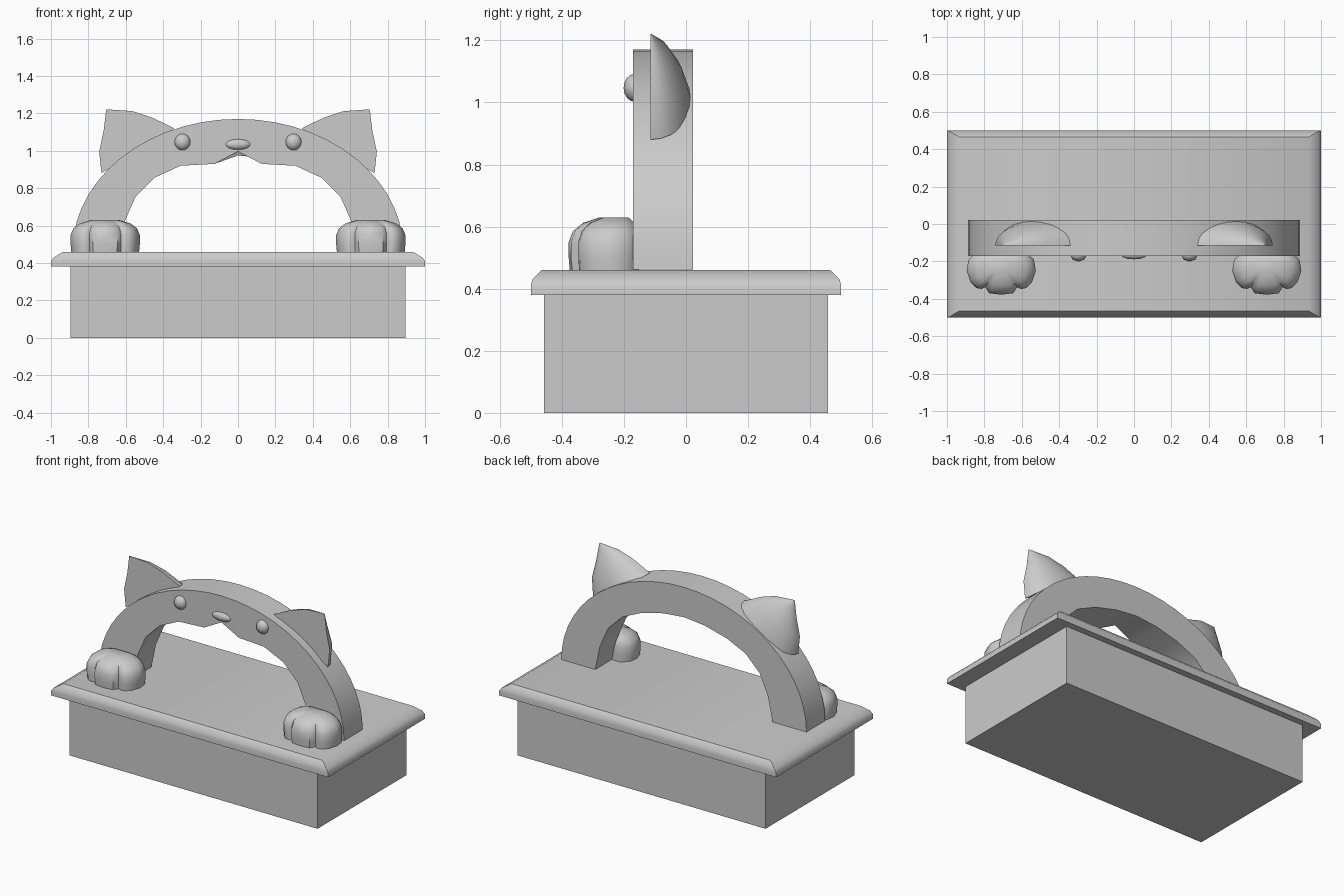
import bpy, bmesh, math
from mathutils import Vector

cube = bpy.data.objects.get("Cube")
if cube:
    bpy.data.objects.remove(cube, do_unlink=True)

GREY = (0.6, 0.6, 0.6, 1)
mat = bpy.data.materials.new("plain grey")
mat.use_nodes = True
mat.diffuse_color = GREY
mat.node_tree.nodes["Principled BSDF"].inputs["Base Color"].default_value = GREY


def finish(name, bm, angle=35):
    """Turn a bmesh into a shaded object."""
    bmesh.ops.remove_doubles(bm, verts=bm.verts, dist=0.0005)
    bmesh.ops.recalc_face_normals(bm, faces=bm.faces)
    mesh = bpy.data.meshes.new(name)
    bm.to_mesh(mesh)
    bm.free()
    obj = bpy.data.objects.new(name, mesh)
    bpy.context.collection.objects.link(obj)
    mesh.materials.append(mat)
    bpy.ops.object.select_all(action='DESELECT')
    obj.select_set(True)
    bpy.context.view_layer.objects.active = obj
    bpy.ops.object.shade_smooth_by_angle(angle=math.radians(angle))
    return obj


def loft(name, rings, angle=35, cap_end=True):
    """Skin closed rings of equal length and cap the ends."""
    bm = bmesh.new()
    loops = [[bm.verts.new(p) for p in ring] for ring in rings]
    n = len(loops[0])
    for a, b in zip(loops, loops[1:]):
        for i in range(n):
            j = (i + 1) % n
            bm.faces.new((a[i], a[j], b[j], b[i]))
    bm.faces.new(loops[0])
    if cap_end:
        bm.faces.new(loops[-1])
    return finish(name, bm, angle)


def rect(x, y, z):
    return [(-x, -y, z), (x, -y, z), (x, y, z), (-x, y, z)]


def mirrored(half):
    """Complete a half outline that ends on the centre line."""
    return half + [(-x, z) for x, z in reversed(half[:-1])]


# Base block and chamfered lid
loft("base_block", [rect(0.895, 0.458, 0), rect(0.895, 0.458, 0.38)])
loft("lid", [rect(1, 0.5, 0.38), rect(1, 0.5, 0.41), rect(0.985, 0.495, 0.43),
             rect(0.935, 0.465, 0.46)], 40)

# Arched handle, with the mouth notch on the front edge only
outer = [(0.885 * math.cos(t), 0.462 + 0.708 * math.sin(t))
         for t in (math.pi * i / 28 for i in range(29))]
side = [(0.64, 0.462), (0.607, 0.62), (0.548, 0.754), (0.446, 0.856), (0.307, 0.92)]
front_inner = mirrored(side + [(0.126, 0.93), (0, 0.997)])
back_inner = mirrored(side + [(0.15, 0.96), (0, 0.975)])
loft("handle", [[(x, y, z) for x, z in outer + inner[::-1]]
                for y, inner in ((-0.17, front_inner), (0.022, back_inner))])

# Ear sections from base to tip: inner edge, outer edge, depth
EAR = [((0.34, 1.12), (0.73, 0.88), 0.135),
       ((0.46, 1.178), (0.742, 0.995), 0.105),
       ((0.565, 1.212), (0.718, 1.11), 0.06),
       ((0.695, 1.221), (0.705, 1.219), 0.004)]
# Paw outline, half, from back to front centre, then height and scale
PAW = [(0.13, -0.15), (0.175, -0.19), (0.185, -0.25), (0.165, -0.31), (0.135, -0.342),
       (0.105, -0.347), (0.085, -0.338), (0.065, -0.37), (0, -0.378)]
PAW_LEVELS = [(0.46, 0.98), (0.5, 1), (0.55, 1), (0.585, 0.92), (0.612, 0.73), (0.63, 0.4)]


def ball(name, centre, size, u, v):
    bm = bmesh.new()
    bmesh.ops.create_uvsphere(bm, u_segments=u, v_segments=v, radius=1)
    for vert in bm.verts:
        vert.co = Vector(centre) + Vector(c * s for c, s in zip(vert.co, size))
    return finish(name, bm, 60)


for word, s in (("left", 1), ("right", -1)):
    # Half-cone ear, flat in front and rounded behind
    rings = []
    for (ax, az), (bx, bz), depth in EAR:
        ring = []
        for i in range(13):
            t = math.pi * i / 12
            k = (1 - math.cos(t)) / 2
            ring.append((s * (ax + (bx - ax) * k), -0.115 + depth * math.sin(t),
                         az + (bz - az) * k))
        rings.append(ring)
    loft(word + "_ear", rings, 40)

    # Paw with three toes
    rings = [[(s * 0.71 + x * k, -0.21 + (y + 0.21) * k, z) for x, y in mirrored(PAW)]
             for z, k in PAW_LEVELS]
    loft(word + "_paw", rings, 50)

    # Eye
    ball(word + "_eye", (s * 0.297, -0.165, 1.047), (0.045, 0.036, 0.045), 8, 8)

# Nose
ball("nose", (0, -0.165, 1.034), (0.07, 0.024, 0.029), 12, 8)
